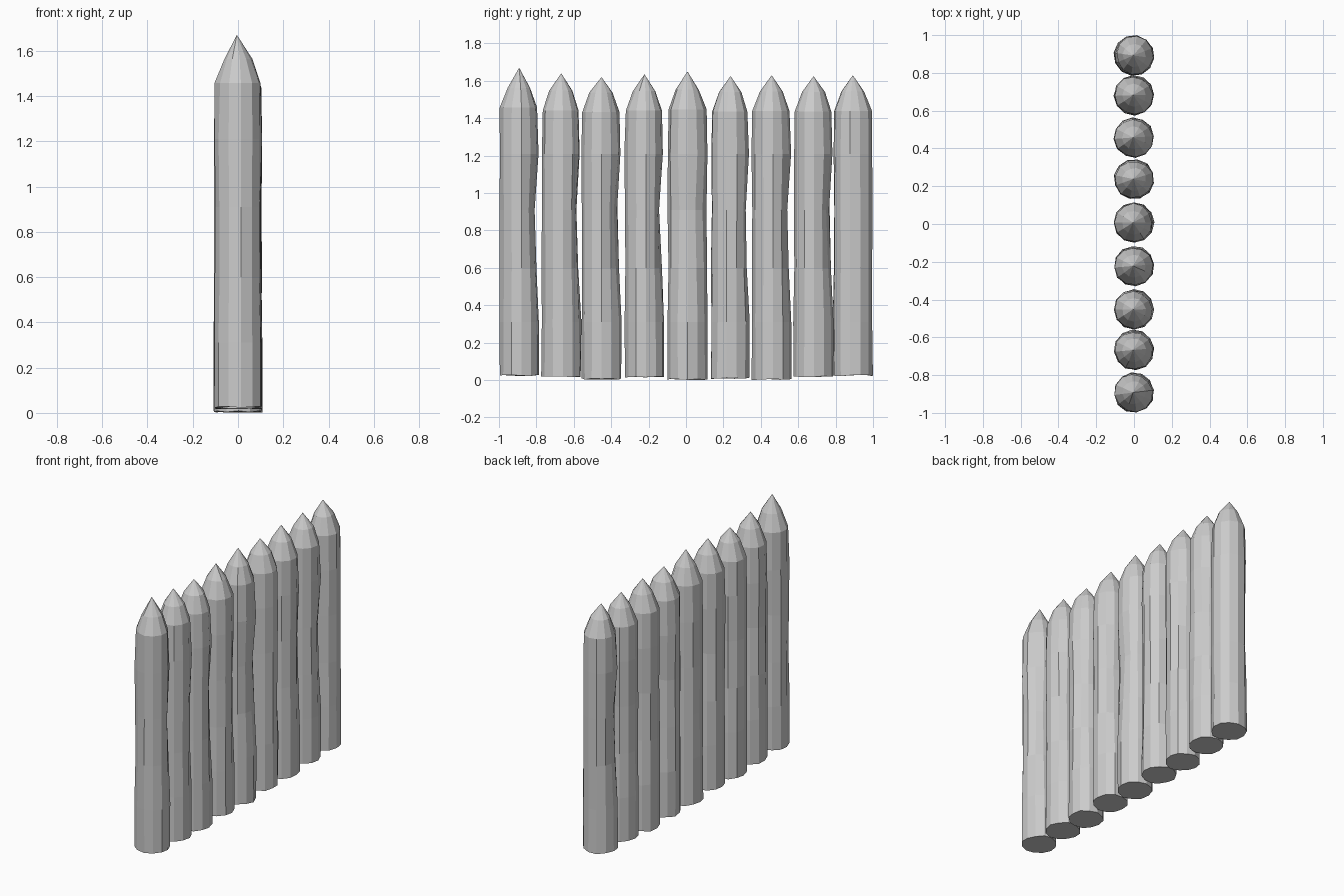
import bpy, bmesh, math, random

if "Cube" in bpy.data.objects:
    bpy.data.objects.remove(bpy.data.objects["Cube"])

random.seed(4)
SIDES = 12

# per stake: y centre, bottom z, apex z, direction of the dented side (degrees)
STAKES = [
    (-0.892, 0.025, 1.67, 70),
    (-0.667, 0.020, 1.64, 85),
    (-0.452, 0.006, 1.62, 60),
    (-0.222, 0.015, 1.635, 80),
    (0.008, 0.004, 1.65, 10),
    (0.238, 0.010, 1.625, 95),
    (0.458, 0.004, 1.63, 75),
    (0.682, 0.020, 1.625, 60),
    (0.892, 0.025, 1.63, 200),
]

# ring: height, radius, dent depth
RINGS = [
    (0.00, 0.106, 0.000),
    (0.31, 0.106, 0.000),
    (0.60, 0.104, 0.014),
    (0.91, 0.104, 0.026),
    (1.21, 0.106, 0.005),
    (1.44, 0.102, 0.010),
    (1.545, 0.063, 0.004),
]


def stake(index, y, bottom, apex, dent_deg):
    bm = bmesh.new()
    dent_dir = math.radians(dent_deg)
    turn = random.uniform(0, math.tau / SIDES)
    loops = []
    for k, (z, radius, dent) in enumerate(RINGS):
        loop = []
        for i in range(SIDES):
            a = turn + math.tau * i / SIDES
            r = radius - dent * max(0, math.cos(a - dent_dir)) ** 2
            r += random.uniform(-0.003, 0.003)
            zz = bottom + random.uniform(-0.004, 0.004) if k == 0 else z
            if k >= 5:
                zz += (apex - 1.635) * 0.5
            loop.append(bm.verts.new((r * math.cos(a), y + r * math.sin(a), max(0, zz))))
        loops.append(loop)
    # flat-sided shaft and shoulder
    for low, high in zip(loops, loops[1:]):
        for i in range(SIDES):
            j = (i + 1) % SIDES
            bm.faces.new((low[i], low[j], high[j], high[i]))
    # sharpened point and cut base
    tip = bm.verts.new((-0.005, y, apex))
    for i in range(SIDES):
        bm.faces.new((loops[-1][i], loops[-1][(i + 1) % SIDES], tip))
    bm.faces.new(loops[0][::-1])
    bmesh.ops.recalc_face_normals(bm, faces=bm.faces[:])
    mesh = bpy.data.meshes.new(f"stake_{index}")
    bm.to_mesh(mesh)
    bm.free()
    obj = bpy.data.objects.new(f"stake_{index}", mesh)
    bpy.context.collection.objects.link(obj)


# row of sharpened logs
for n, spec in enumerate(STAKES, 1):
    stake(n, *spec)
